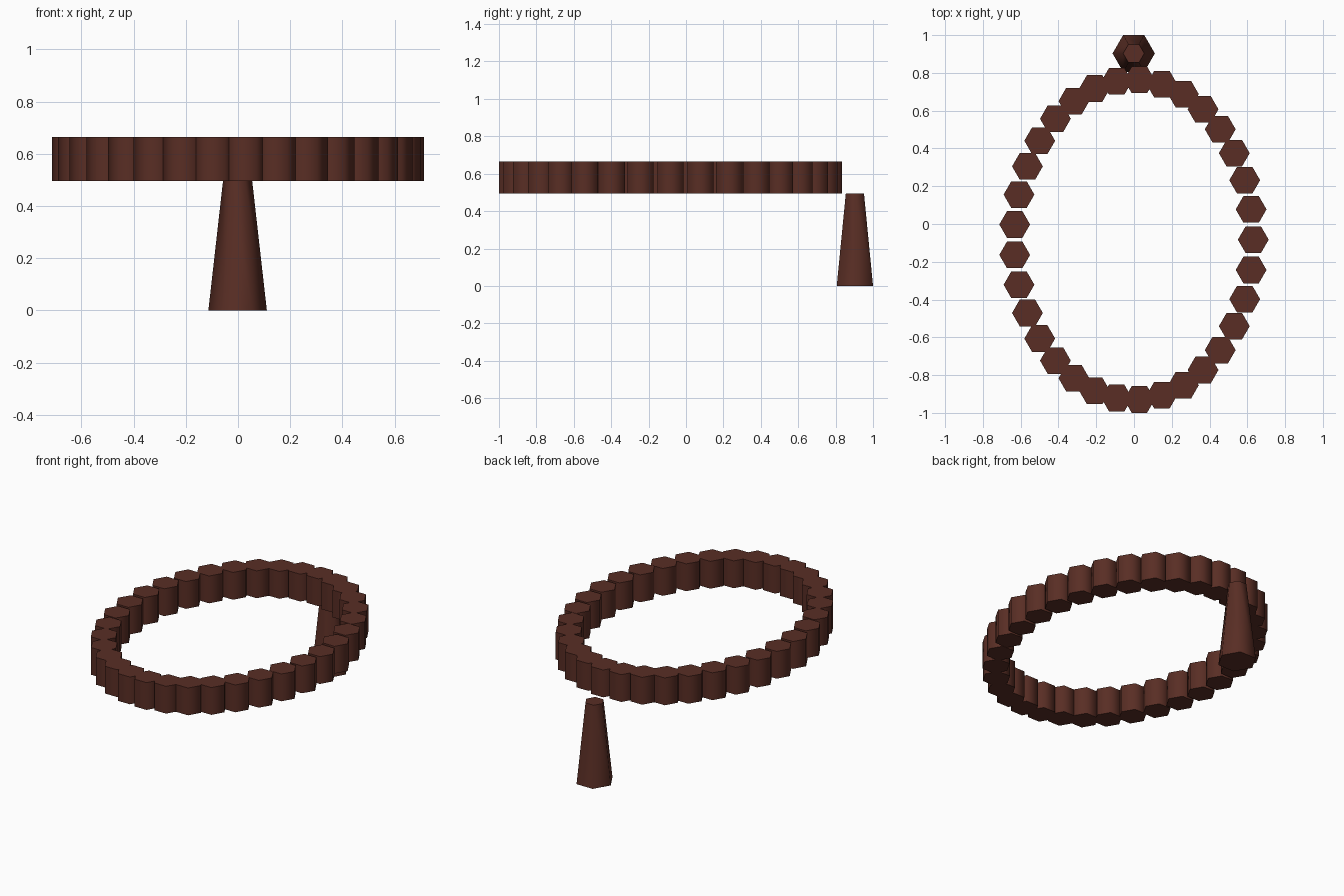
import bpy
import math

if "Cube" in bpy.data.objects:
    bpy.data.objects.remove(bpy.data.objects["Cube"])

wood = bpy.data.materials.new("dark_wood")
wood.diffuse_color = (0.10, 0.027, 0.018, 1)
wood.use_nodes = True
wood.node_tree.nodes["Principled BSDF"].inputs["Base Color"].default_value = wood.diffuse_color


def hex_column(name, r_bottom, r_top, x, y, z0, z1):
    """Smooth-sided six-sided column with corners on the x axis."""
    bpy.ops.mesh.primitive_cone_add(vertices=6, radius1=r_bottom, radius2=r_top,
                                    depth=z1 - z0)
    ob = bpy.context.object
    ob.name = name
    # turn the mesh so the corners point along x
    for v in ob.data.vertices:
        v.co.x, v.co.y = v.co.y, -v.co.x
    ob.location = (x, y, (z0 + z1) / 2)
    ob.data.materials.append(wood)
    bpy.ops.object.shade_smooth_by_angle(angle=math.radians(70))
    return ob


# oval ring of short hexagonal blocks
COUNT = 33
CX, CY, RX, RY = -0.0015, -0.083, 0.633, 0.847
first = hex_column("ring_block_0", 0.0815, 0.0815, CX + RX, CY, 0.495, 0.665)
for i in range(1, COUNT):
    a = math.tau * i / COUNT
    block = first.copy()
    block.name = f"ring_block_{i}"
    block.location.x = CX + RX * math.cos(a)
    block.location.y = CY + RY * math.sin(a)
    bpy.context.collection.objects.link(block)

# tapered post behind the ring
hex_column("tapered_post", 0.112, 0.056, -0.0015, 0.903, 0.0, 0.495)
